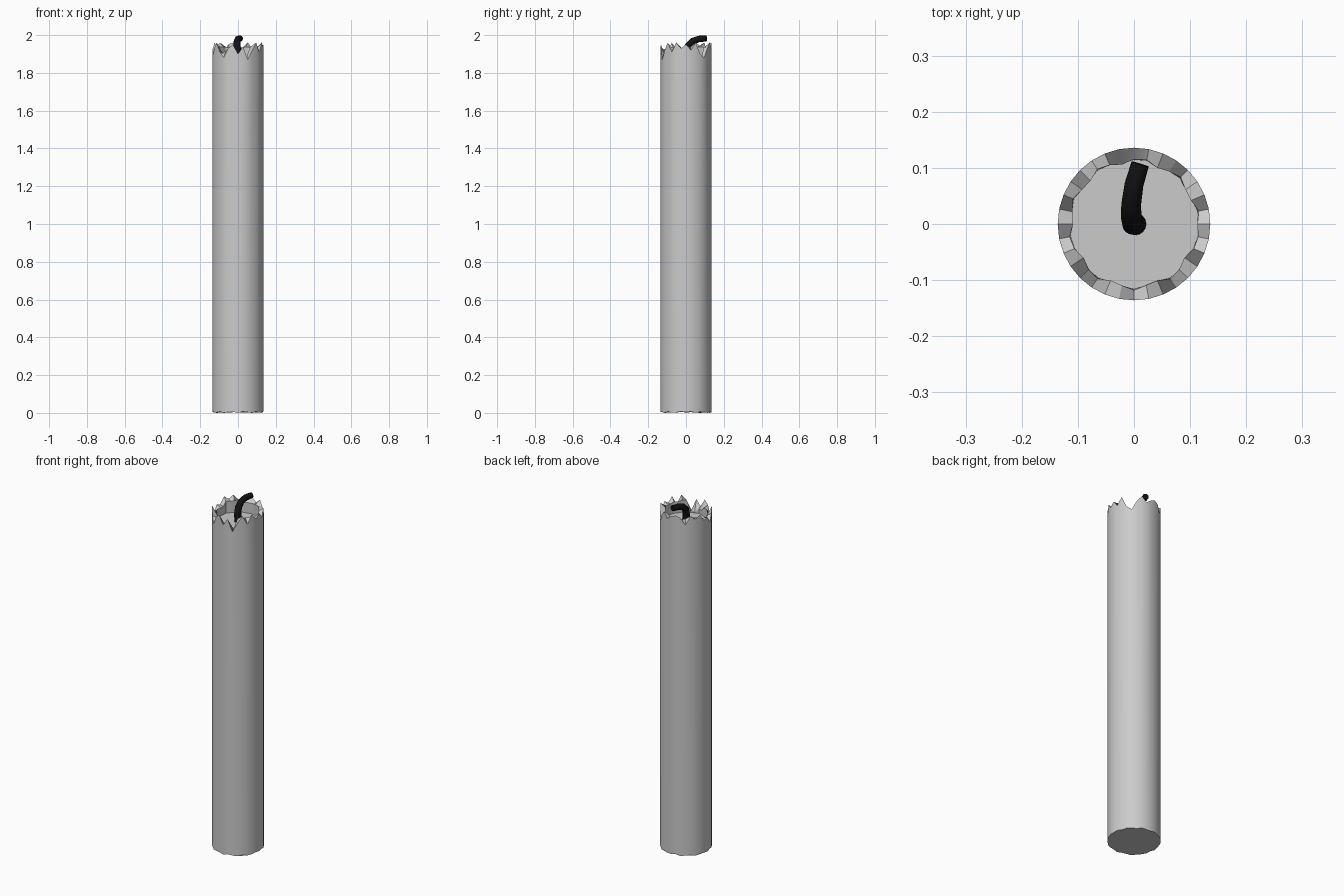
import bpy, bmesh, math
from mathutils import Vector

cube = bpy.data.objects.get("Cube")
if cube:
    bpy.data.objects.remove(cube)


def material(name, rgb):
    m = bpy.data.materials.new(name)
    m.use_nodes = True
    m.diffuse_color = (*rgb, 1)
    m.node_tree.nodes["Principled BSDF"].inputs["Base Color"].default_value = (*rgb, 1)
    return m


def finish(bm, name, mat, angle):
    bmesh.ops.recalc_face_normals(bm, faces=bm.faces)
    me = bpy.data.meshes.new(name)
    bm.to_mesh(me)
    bm.free()
    me.materials.append(mat)
    ob = bpy.data.objects.new(name, me)
    bpy.context.collection.objects.link(ob)
    bpy.ops.object.select_all(action="DESELECT")
    ob.select_set(True)
    bpy.context.view_layer.objects.active = ob
    bpy.ops.object.shade_smooth_by_angle(angle=math.radians(angle))
    return ob


def bridge(bm, a, b):
    n = len(a)
    for i in range(n):
        j = (i + 1) % n
        bm.faces.new((a[i], a[j], b[j], b[i]))


wax = material("grey_wax", (0.6, 0.6, 0.6))
char = material("black_wick", (0.006, 0.006, 0.006))

# Candle body: straight wall, jagged broken rim and a sunken floor
SIDES, RADIUS, FLOOR = 32, 0.136, 1.87
# Rim heights in hundredths above the floor, counter-clockwise from +x
RIM = [8, 5, 9, 3, 1, 6, 9, 6, 8, 9, 8, 4, 9, 7, 9, 5,
       6, 2, 6, 9, 4, 1, 6, 8, 3, 7, 0, 5, 9, 4, 9, 6]


def ring(bm, radius, height):
    verts = []
    for i in range(SIDES):
        a = math.tau * i / SIDES
        verts.append(bm.verts.new((radius(i) * math.cos(a), radius(i) * math.sin(a), height(i))))
    return verts


bm = bmesh.new()
bottom = ring(bm, lambda i: RADIUS, lambda i: 0.004 + 0.004 * math.sin(i * 2.3))
outer = ring(bm, lambda i: RADIUS, lambda i: FLOOR + 0.01 * RIM[i])
inner = ring(bm, lambda i: 0.113 + 0.005 * math.sin(i * 1.9),
             lambda i: FLOOR + 0.005 + 0.007 * RIM[(i + i % 2) % SIDES])
floor = ring(bm, lambda i: 0.113 + 0.003 * math.sin(i * 1.9), lambda i: FLOOR)
bridge(bm, bottom, outer)
bridge(bm, outer, inner)
bridge(bm, inner, floor)
bm.faces.new(floor)
bm.faces.new(bottom)
finish(bm, "candle_body", wax, 20)

# Wick: a tapered tube that rises from the floor and bends backwards
PATH = [Vector(p) for p in ((0.002, 0, 1.865), (-0.002, 0, 1.91), (-0.005, 0.012, 1.945),
                            (-0.005, 0.035, 1.968), (0, 0.07, 1.98), (0.011, 0.107, 1.982))]
bm = bmesh.new()
rings = []
for k, p in enumerate(PATH):
    t = (PATH[min(k + 1, len(PATH) - 1)] - PATH[max(k - 1, 0)]).normalized()
    side = Vector((1, 0, 0))
    side = (side - t * side.dot(t)).normalized()
    up = t.cross(side)
    r = 0.02 - 0.0008 * k
    rings.append([bm.verts.new(p + r * (math.cos(a) * side + math.sin(a) * up))
                  for a in (math.tau * i / 16 for i in range(16))])
for a, b in zip(rings, rings[1:]):
    bridge(bm, a, b)
bm.faces.new(rings[0])
bm.faces.new(rings[-1])
finish(bm, "wick", char, 40)
